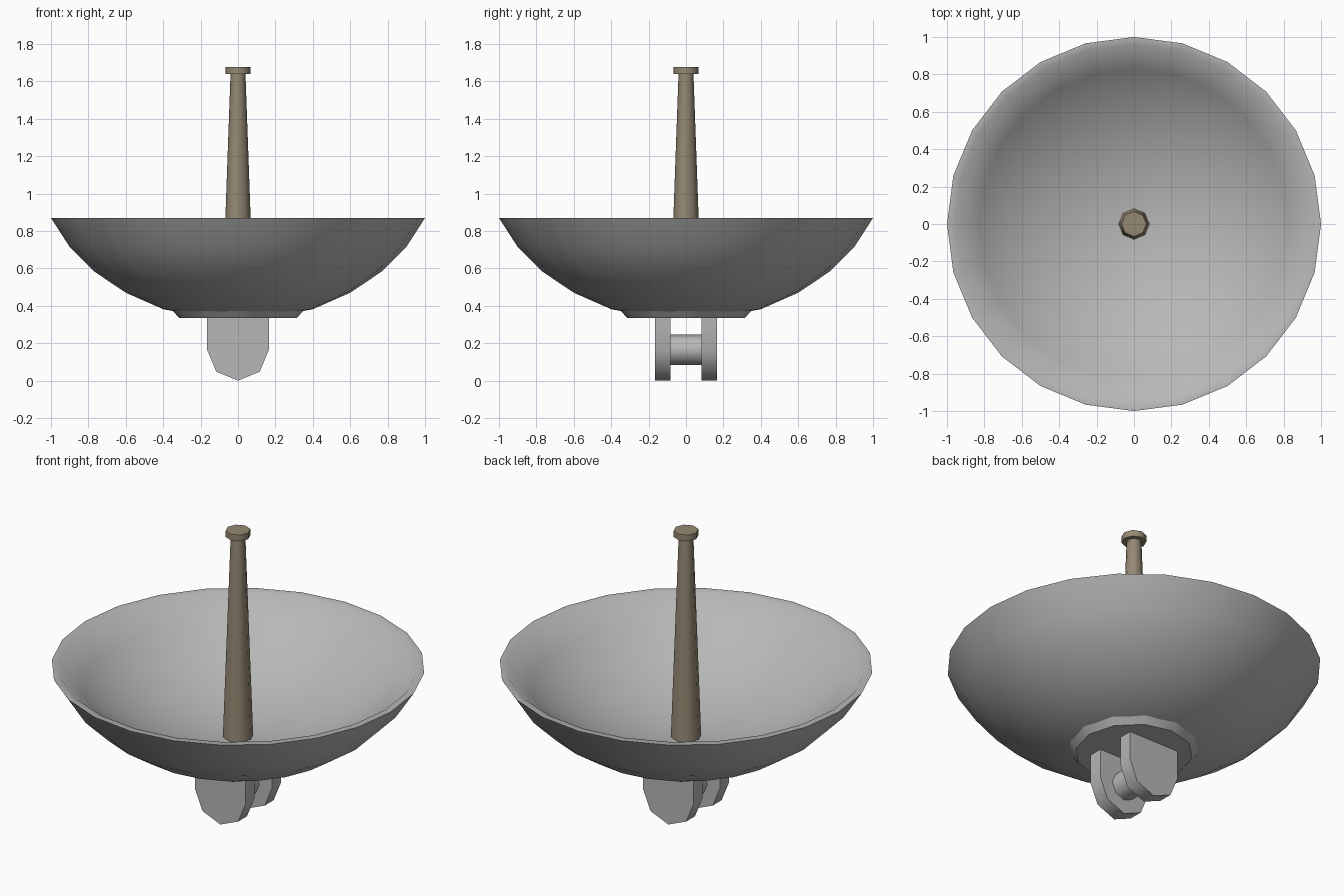
import bpy, bmesh, math

if "Cube" in bpy.data.objects:
    bpy.data.objects.remove(bpy.data.objects["Cube"])


def material(name, rgb):
    m = bpy.data.materials.new(name)
    m.diffuse_color = (*rgb, 1)
    m.use_nodes = True
    m.node_tree.nodes["Principled BSDF"].inputs["Base Color"].default_value = m.diffuse_color
    return m


GREY = material("metal grey", (0.475, 0.475, 0.475))
TAN = material("dull bronze", (0.3, 0.25, 0.172))


def finish(name, bm, mat, angle=50):
    bmesh.ops.remove_doubles(bm, verts=bm.verts, dist=0.0001)
    bmesh.ops.recalc_face_normals(bm, faces=bm.faces)
    me = bpy.data.meshes.new(name)
    bm.to_mesh(me)
    bm.free()
    me.materials.append(mat)
    ob = bpy.data.objects.new(name, me)
    bpy.context.collection.objects.link(ob)
    bpy.ops.object.select_all(action='DESELECT')
    ob.select_set(True)
    bpy.context.view_layer.objects.active = ob
    bpy.ops.object.shade_smooth_by_angle(angle=math.radians(angle))
    return ob


def lathe(name, profile, sides, mat, angle=50):
    # Profile of (radius, z) points spun about z; starts and ends on the axis
    bm = bmesh.new()
    rings = []
    for r, z in profile:
        if r == 0:
            rings.append([bm.verts.new((0, 0, z))] * sides)
        else:
            rings.append([bm.verts.new((r * math.cos(math.tau * i / sides),
                                        r * math.sin(math.tau * i / sides), z))
                          for i in range(sides)])
    for a, b in zip(rings, rings[1:]):
        for i in range(sides):
            j = (i + 1) % sides
            quad = list(dict.fromkeys((a[i], a[j], b[j], b[i])))
            bm.faces.new(quad)
    return finish(name, bm, mat, angle)


def prism_y(name, outline, y0, y1, mat):
    # Outline of (x, z) points extruded along y
    bm = bmesh.new()
    f = bm.faces.new([bm.verts.new((x, y0, z)) for x, z in outline])
    ext = bmesh.ops.extrude_face_region(bm, geom=[f])["geom"]
    bmesh.ops.translate(bm, vec=(0, y1 - y0, 0),
                        verts=[v for v in ext if isinstance(v, bmesh.types.BMVert)])
    return finish(name, bm, mat)


# Bowl: curved outside, shallower inside that meets a flat rim
outer = [(0, 0.34), (0.2, 0.345), (0.4, 0.382), (0.6, 0.47), (0.765, 0.581),
         (0.9, 0.715), (1, 0.87)]
R_IN = 1.318
rim = math.asin(0.96 / R_IN)
inner = [(R_IN * math.sin(rim * k / 6), 0.455 + R_IN * (1 - math.cos(rim * k / 6)))
         for k in range(6, 0, -1)] + [(0, 0.455)]
lathe("dish", outer + inner, 24, GREY)

# Collar under the bowl
lathe("collar", [(0, 0.372), (0.348, 0.372), (0.315, 0.335), (0, 0.335)], 12, GREY, 30)

# Tapered mast with a cap
lathe("mast", [(0, 0.44), (0.083, 0.44), (0.04, 1.64), (0, 1.64)], 8, TAN)
lathe("mast_cap", [(0, 1.64), (0.067, 1.64), (0.067, 1.677), (0, 1.677)], 8, TAN)

# Two bracket plates with half-octagon ends
R = 0.165
plate = [(-R, 0.34)] + [(R * math.cos(math.pi + k * math.pi / 4),
                         R + R * math.sin(math.pi + k * math.pi / 4))
                        for k in range(5)] + [(R, 0.34)]
for side, y in (("front", -0.165), ("back", 0.083)):
    prism_y(side + "_bracket", plate, y, y + 0.082, GREY)

# Pivot pin between the plates
pin = [(0.082 * math.cos(k * math.pi / 4), R + 0.082 * math.sin(k * math.pi / 4))
       for k in range(8)]
prism_y("pivot_pin", pin, -0.09, 0.09, GREY)
